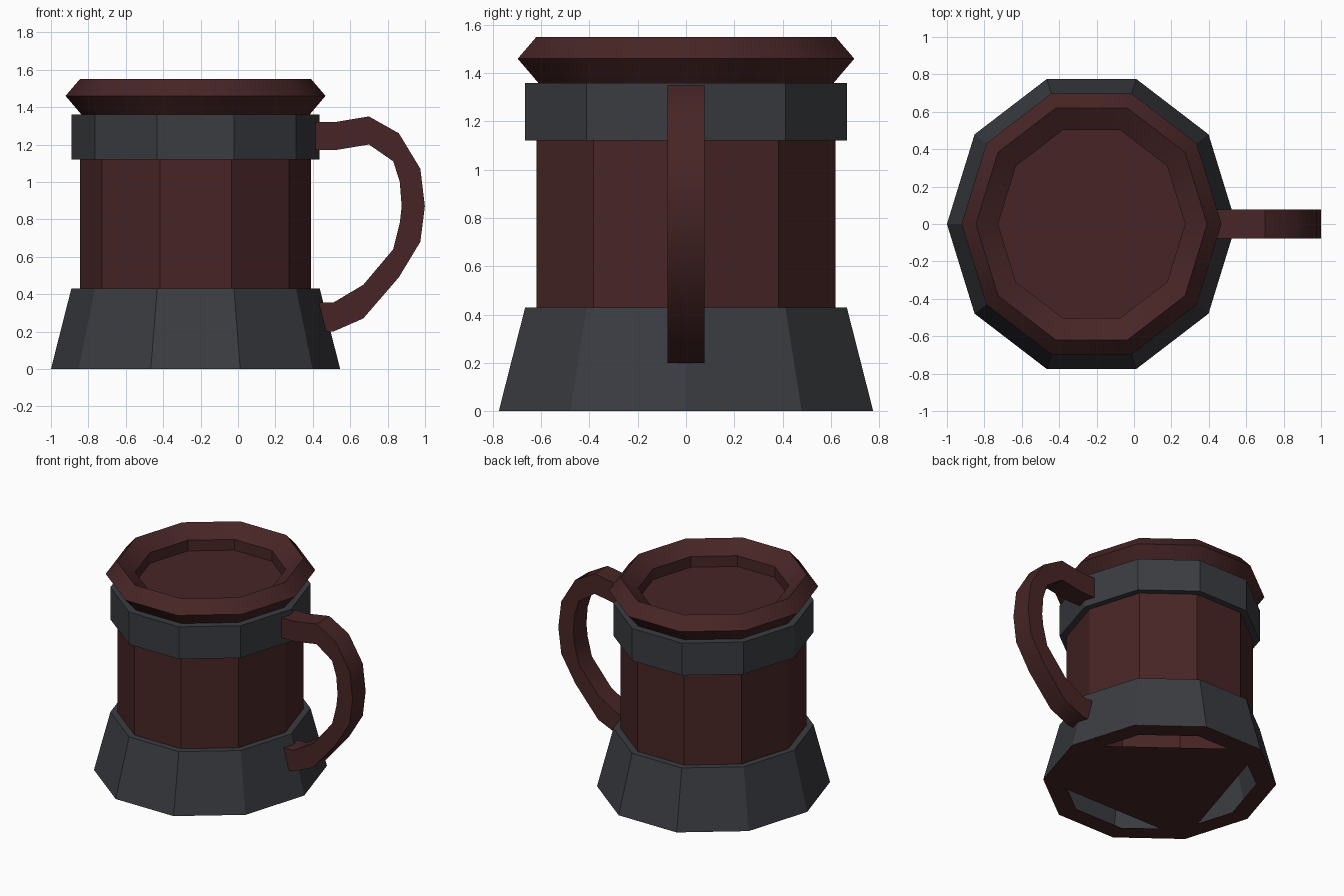
import bpy, bmesh, math

cube = bpy.data.objects.get("Cube")
if cube:
    bpy.data.objects.remove(cube)

SIDES = 10
CENTRE_X = -0.227
STRETCH_Y = 1.055


def material(name, rgb):
    mat = bpy.data.materials.new(name)
    mat.use_nodes = True
    colour = (*rgb, 1)
    mat.diffuse_color = colour
    mat.node_tree.nodes["Principled BSDF"].inputs["Base Color"].default_value = colour
    return mat


wood = material("dark red wood", (0.064, 0.0185, 0.0195))
iron = material("dark grey iron", (0.043, 0.045, 0.052))


def finish(name, bm, mat):
    bmesh.ops.recalc_face_normals(bm, faces=bm.faces)
    mesh = bpy.data.meshes.new(name)
    bm.to_mesh(mesh)
    bm.free()
    mesh.materials.append(mat)
    obj = bpy.data.objects.new(name, mesh)
    bpy.context.collection.objects.link(obj)
    bpy.ops.object.select_all(action="DESELECT")
    obj.select_set(True)
    bpy.context.view_layer.objects.active = obj
    bpy.ops.object.shade_smooth_by_angle(angle=math.radians(30))
    return obj


def ring_point(r, z, i):
    a = math.tau * i / SIDES
    return (CENTRE_X + r * math.cos(a), r * STRETCH_Y * math.sin(a), z)


def lathe(name, profile, mat, closed=False, cap=False):
    """Turn a (radius, height) profile into a ten-sided part."""
    bm = bmesh.new()
    rings = [[bm.verts.new(ring_point(r, z, i)) for i in range(SIDES)]
             for r, z in profile]
    pairs = list(zip(rings, rings[1:]))
    if closed:
        pairs.append((rings[-1], rings[0]))
    for low, high in pairs:
        for i in range(SIDES):
            j = (i + 1) % SIDES
            bm.faces.new((low[i], low[j], high[j], high[i]))
    if cap:
        bm.faces.new(rings[-1])
    return finish(name, bm, mat)


# Wooden barrel and its two iron bands
lathe("barrel", [(0.618, 0.3), (0.618, 1.36)], wood)
lathe("base_band", [(0.773, 0), (0.664, 0.43), (0.61, 0.43)], iron)
lathe("top_band", [(0.61, 1.12), (0.664, 1.12), (0.664, 1.36), (0.61, 1.36)],
      iron, closed=True)

# Lid with a flared rim and a sunken centre
lathe("lid", [(0.61, 1.36), (0.695, 1.46), (0.618, 1.55),
              (0.5, 1.47), (0.5, 1.39)], wood, cap=True)

# Underside: an open rim crossed by one broad plate
lathe("bottom_rim", [(0.773, 0.001), (0.64, 0.001)], wood)
bm = bmesh.new()
bm.faces.new([bm.verts.new(ring_point(0.773, 0, i)) for i in (0, 9, 6, 3)])
finish("bottom_plate", bm, wood)

# Handle: square-section strip following outer and inner curves
outer = [(0.38, 1.32), (0.52, 1.32), (0.70, 1.35), (0.86, 1.26), (0.975, 1.07),
         (0.999, 0.87), (0.975, 0.68), (0.86, 0.49), (0.67, 0.27), (0.51, 0.20),
         (0.42, 0.20)]
inner = [(0.38, 1.17), (0.52, 1.17), (0.70, 1.20), (0.83, 1.11), (0.865, 1.0),
         (0.875, 0.87), (0.865, 0.78), (0.83, 0.64), (0.67, 0.45), (0.51, 0.355),
         (0.42, 0.355)]
bm = bmesh.new()
sections = [[bm.verts.new((x, y, z)) for (x, z), y in
             ((o, -0.077), (o, 0.077), (n, 0.077), (n, -0.077))]
            for o, n in zip(outer, inner)]
for a, b in zip(sections, sections[1:]):
    for k in range(4):
        m = (k + 1) % 4
        bm.faces.new((a[k], a[m], b[m], b[k]))
bm.faces.new(sections[0])
bm.faces.new(sections[-1])
finish("handle", bm, wood)
